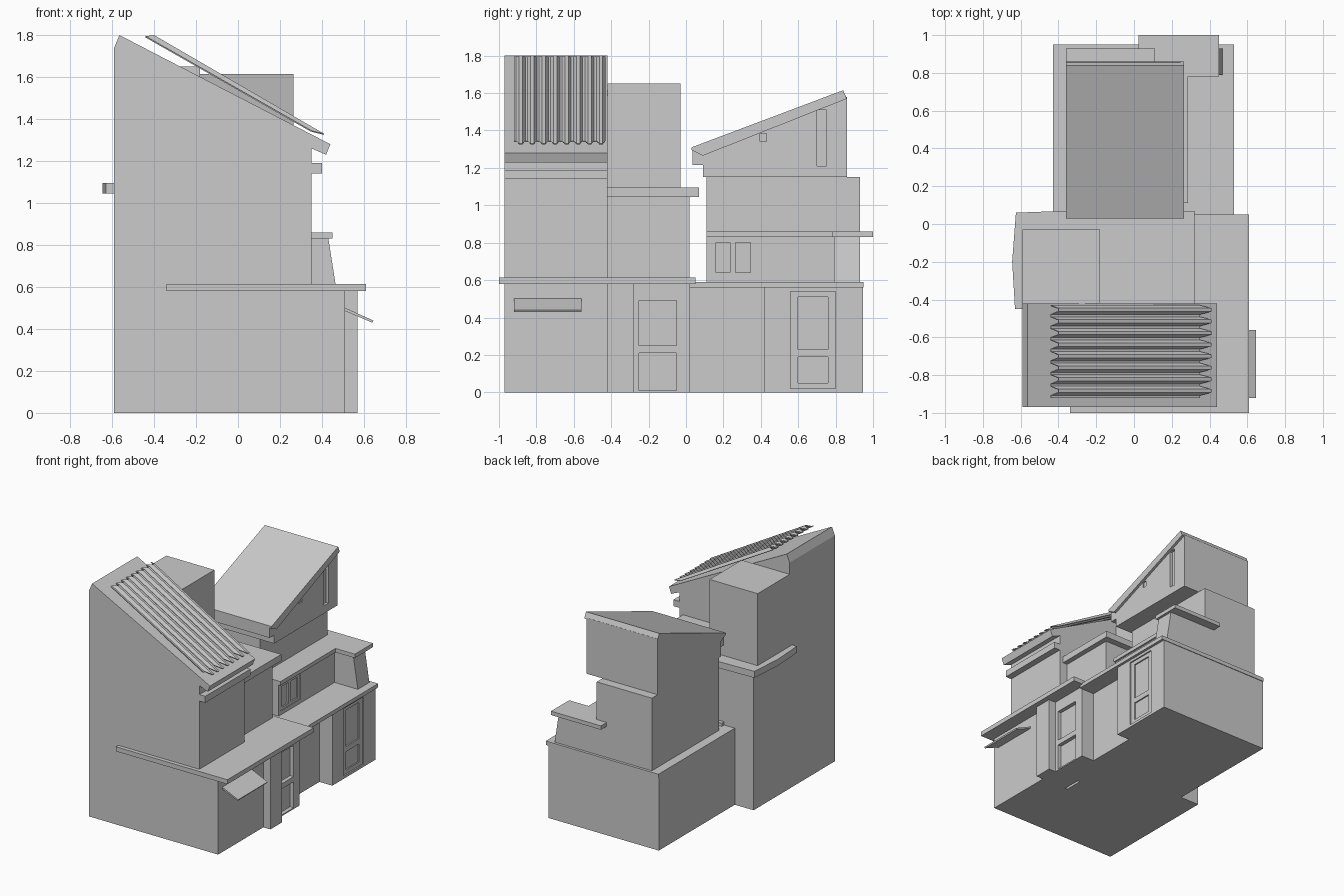
import bpy, bmesh
from mathutils import Vector

cube = bpy.data.objects.get("Cube")
if cube:
    bpy.data.objects.remove(cube, do_unlink=True)

grey = bpy.data.materials.new("plain_grey")
grey.use_nodes = True
COLOUR = (0.6, 0.6, 0.6, 1)
grey.diffuse_color = COLOUR
grey.node_tree.nodes["Principled BSDF"].inputs["Base Color"].default_value = COLOUR


def prism(name, axis, points, start, end):
    """Extrude a closed profile along an axis; the profile uses the other two axes in order."""
    bm = bmesh.new()

    def place(p, depth):
        co = list(p)
        co.insert("xyz".index(axis), depth)
        return bm.verts.new(Vector(co))

    near = [place(p, start) for p in points]
    far = [place(p, end) for p in points]
    bm.faces.new(near)
    bm.faces.new(far)
    n = len(points)
    for i in range(n):
        j = (i + 1) % n
        bm.faces.new((near[i], near[j], far[j], far[i]))
    bmesh.ops.recalc_face_normals(bm, faces=bm.faces)
    mesh = bpy.data.meshes.new(name)
    bm.to_mesh(mesh)
    bm.free()
    mesh.materials.append(grey)
    obj = bpy.data.objects.new(name, mesh)
    bpy.context.collection.objects.link(obj)
    return obj


def box(name, x, y, z):
    return prism(name, "z", [(x[0], y[0]), (x[1], y[0]), (x[1], y[1]), (x[0], y[1])], *z)


def recess(wall, x, y, z):
    """Cut a box-shaped recess into a wall."""
    cutter = box("cutter", x, y, z)
    cutter.hide_render = True
    mod = wall.modifiers.new("recess", "BOOLEAN")
    mod.operation = "DIFFERENCE"
    mod.solver = "EXACT"
    mod.object = cutter
    bpy.context.view_layer.objects.active = wall
    bpy.ops.object.modifier_apply(modifier=mod.name)
    bpy.data.objects.remove(cutter, do_unlink=True)


# Front tower with sloped roof, eave and string course
prism("front_tower", "y", [
    (-0.59, 0), (0.35, 0), (0.35, 1.14), (0.40, 1.14), (0.40, 1.19), (0.35, 1.19),
    (0.35, 1.26), (0.42, 1.23), (0.44, 1.28), (-0.565, 1.8), (-0.59, 1.74)], -0.97, -0.42)
box("front_shop", (0.3, 0.51), (-0.97, -0.42), (0, 0.6))
box("entrance_pillar", (0.3, 0.57), (-0.42, -0.28), (0, 0.6))
box("front_ledge", (-0.34, 0.61), (-1.0, 0.05), (0.58, 0.615))
prism("shop_awning", "y", [(0.5, 0.49), (0.64, 0.43), (0.645, 0.44), (0.5, 0.505)], -0.92, -0.56)

# Corrugated sheet: trapezoid wave swept down the slope
PERIODS, Y0, Y1 = 8, -0.92, -0.43
pitch = (Y1 - Y0) / PERIODS
bm = bmesh.new()
rows = []
for i in range(PERIODS):
    for offset, crest in ((0, 0), (0.2, 0), (0.45, 1), (0.75, 1)):
        y = Y0 + (i + offset) * pitch
        top = (-0.40, y, 1.80) if crest else (-0.44, y, 1.795)
        low = (0.41, y, 1.33) if crest else (0.35, y, 1.345)
        rows.append((bm.verts.new(top), bm.verts.new(low)))
rows.append((bm.verts.new((-0.44, Y1, 1.795)), bm.verts.new((0.35, Y1, 1.345))))
for a, b in zip(rows, rows[1:]):
    bm.faces.new((a[0], a[1], b[1], b[0]))
mesh = bpy.data.meshes.new("corrugated_sheet")
bm.to_mesh(mesh)
bm.free()
mesh.materials.append(grey)
sheet = bpy.data.objects.new("corrugated_sheet", mesh)
bpy.context.collection.objects.link(sheet)
solid = sheet.modifiers.new("thickness", "SOLIDIFY")
solid.thickness = 0.006

# Middle tower, its irregular roof slab and the tall roof box
box("middle_tower", (-0.59, 0.28), (-0.42, 0.02), (0, 1.05))
prism("middle_roof_slab", "z", [
    (-0.63, -0.45), (-0.59, -0.45), (-0.59, -0.42), (0.32, -0.42), (0.32, 0.07),
    (-0.35, 0.07), (-0.625, 0.06), (-0.645, -0.2)], 1.045, 1.095)
box("roof_box", (-0.59, -0.18), (-0.42, -0.03), (1.05, 1.65))

# Entrance door with two recessed panels
entrance = box("entrance_door", (0.25, 0.51), (-0.28, 0.02), (0, 0.6))
for z in ((0.01, 0.21), (0.25, 0.49)):
    recess(entrance, (0.48, 0.6), (-0.25, -0.05), z)

# Rear ground floor
box("rear_base", (-0.43, 0.40), (0.02, 0.945), (0, 0.575))
rear_shop = box("rear_shop", (0.38, 0.51), (0.42, 0.945), (0, 0.575))
recess(rear_shop, (0.485, 0.6), (0.56, 0.80), (0.02, 0.54))
box("rear_ledge", (-0.43, 0.53), (0.02, 0.95), (0.56, 0.59))
rear_door = box("rear_door", (0.48, 0.5), (0.56, 0.80), (0.02, 0.54))
for z in ((0.05, 0.19), (0.23, 0.51)):
    recess(rear_door, (0.49, 0.6), (0.60, 0.76), z)

# Rear second storey, window bay, tapered pier and ledges
box("second_storey", (-0.36, 0.11), (0.11, 0.93), (0.58, 1.15))
bay = box("window_bay", (0.05, 0.27), (0.11, 0.80), (0.58, 0.835))
recess(bay, (0.255, 0.4), (0.13, 0.375), (0.62, 0.815))
window = box("window_frame", (0.24, 0.265), (0.13, 0.375), (0.62, 0.815))
for y in ((0.16, 0.235), (0.265, 0.345)):
    recess(window, (0.25, 0.4), y, (0.64, 0.80))
prism("tapered_pier", "y", [(0.05, 0.58), (0.47, 0.58), (0.43, 0.835), (0.05, 0.835)], 0.79, 0.93)
box("bay_ledge", (0.05, 0.285), (0.11, 0.79), (0.83, 0.86))
box("pier_ledge", (0.025, 0.45), (0.78, 1.0), (0.83, 0.86))

# Upper house with a mono-pitch roof
upper = prism("upper_house", "x", [
    (0.09, 1.15), (0.86, 1.15), (0.86, 1.58), (0.09, 1.28)], -0.36, 0.245)
recess(upper, (0.225, 0.4), (0.70, 0.75), (1.21, 1.51))
recess(upper, (0.235, 0.4), (0.395, 0.43), (1.34, 1.385))
prism("eave_beam", "x", [(0.035, 1.215), (0.1, 1.215), (0.1, 1.28), (0.035, 1.30)], -0.35, 0.245)
prism("upper_roof", "x", [
    (0.03, 1.31), (0.03, 1.295), (0.09, 1.265), (0.86, 1.57), (0.84, 1.615)], -0.36, 0.265)
